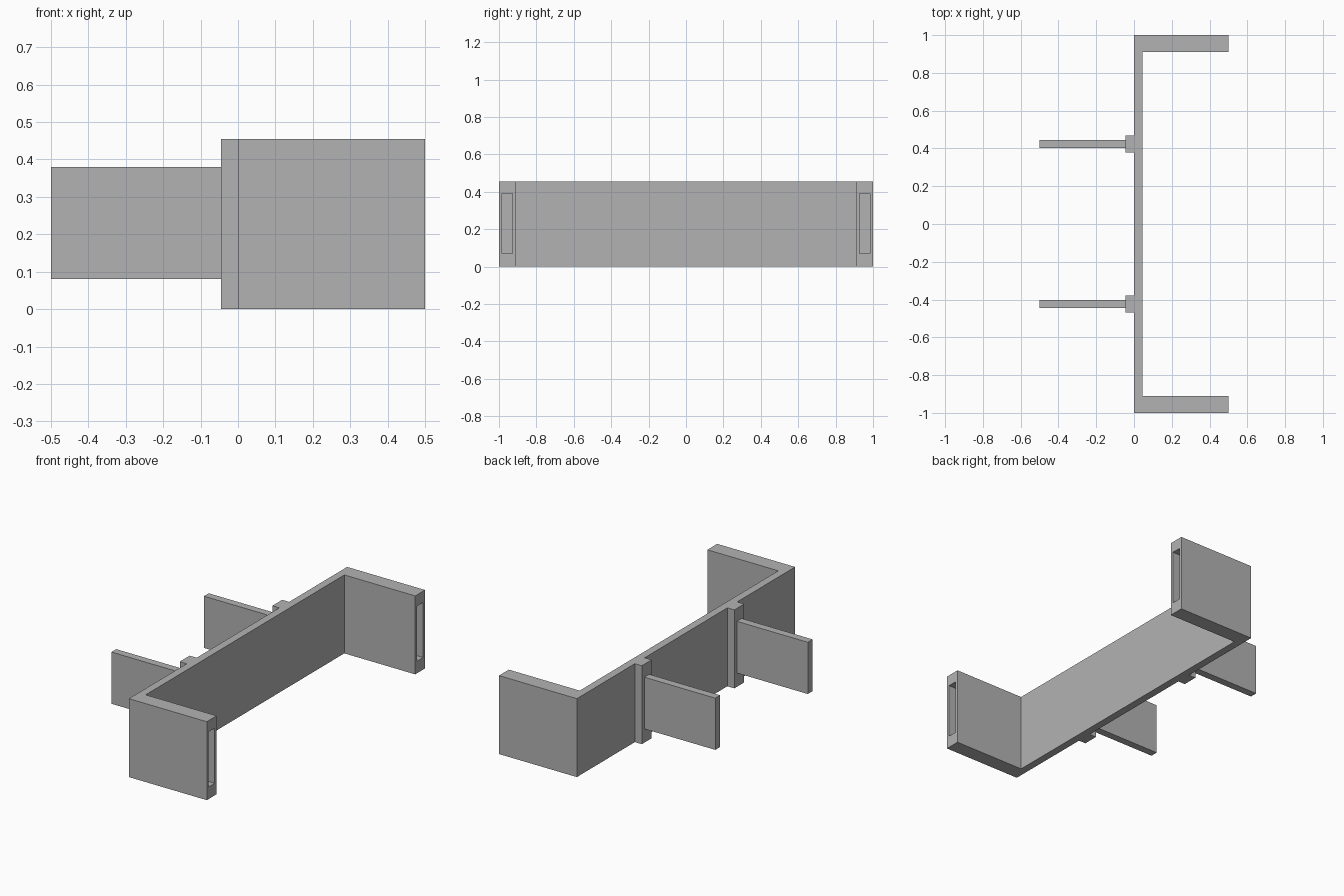
import bpy, bmesh
from mathutils import Vector

cube = bpy.data.objects.get("Cube")
if cube:
    bpy.data.objects.remove(cube, do_unlink=True)

HEIGHT = 0.455
WALL = 0.045       # thickness of the long panel
ARM_IN = 0.91      # inner side of each end arm
REACH = 0.5
TAB_Y = 0.424

grey = bpy.data.materials.new("plain grey")
grey.use_nodes = True
colour = (0.45, 0.45, 0.45, 1)
grey.diffuse_color = colour
grey.node_tree.nodes["Principled BSDF"].inputs["Base Color"].default_value = colour


def finish(bm, name):
    bmesh.ops.recalc_face_normals(bm, faces=bm.faces[:])
    mesh = bpy.data.meshes.new(name)
    bm.to_mesh(mesh)
    bm.free()
    mesh.materials.append(grey)
    obj = bpy.data.objects.new(name, mesh)
    bpy.context.collection.objects.link(obj)
    return obj


def box(name, lo, hi):
    lo, hi = Vector(lo), Vector(hi)
    bm = bmesh.new()
    bmesh.ops.create_cube(bm, size=1)
    for v in bm.verts:
        v.co = (lo + hi) / 2 + v.co * (hi - lo)
    return finish(bm, name)


# U-shaped frame: long panel with an arm at each end
profile = [(0, -1), (REACH, -1), (REACH, -ARM_IN), (WALL, -ARM_IN),
           (WALL, ARM_IN), (REACH, ARM_IN), (REACH, 1), (0, 1)]
bm = bmesh.new()
base = bm.faces.new([bm.verts.new((x, y, 0)) for x, y in profile])
raised = bmesh.ops.extrude_face_region(bm, geom=[base], use_keep_orig=True)
top = [g for g in raised["geom"] if isinstance(g, bmesh.types.BMVert)]
bmesh.ops.translate(bm, verts=top, vec=(0, 0, HEIGHT))
bmesh.ops.recalc_face_normals(bm, faces=bm.faces[:])

# Deep slots sunk into the arm ends
ends = [f for f in bm.faces if all(abs(v.co.x - REACH) < 1e-4 for v in f.verts)]
bmesh.ops.inset_individual(bm, faces=ends, thickness=0.01)
for face in ends:
    mid = face.calc_center_median()
    for v in face.verts:
        v.co.y = mid.y + (0.0275 if v.co.y > mid.y else -0.0275)
        v.co.z = 0.39 if v.co.z > mid.z else 0.07
floors = bmesh.ops.extrude_discrete_faces(bm, faces=ends)["faces"]
for face in floors:
    bmesh.ops.translate(bm, verts=face.verts[:], vec=(WALL - REACH, 0, 0))
finish(bm, "slotted_frame")

# Mounting pads and connecting tabs on the outer side of the panel
for side, y in (("front", -TAB_Y), ("back", TAB_Y)):
    box(side + "_pad", (-WALL, y - 0.045, 0), (0, y + 0.045, HEIGHT))
    box(side + "_tab", (-REACH, y - 0.022, 0.08), (-WALL, y + 0.022, 0.38))
